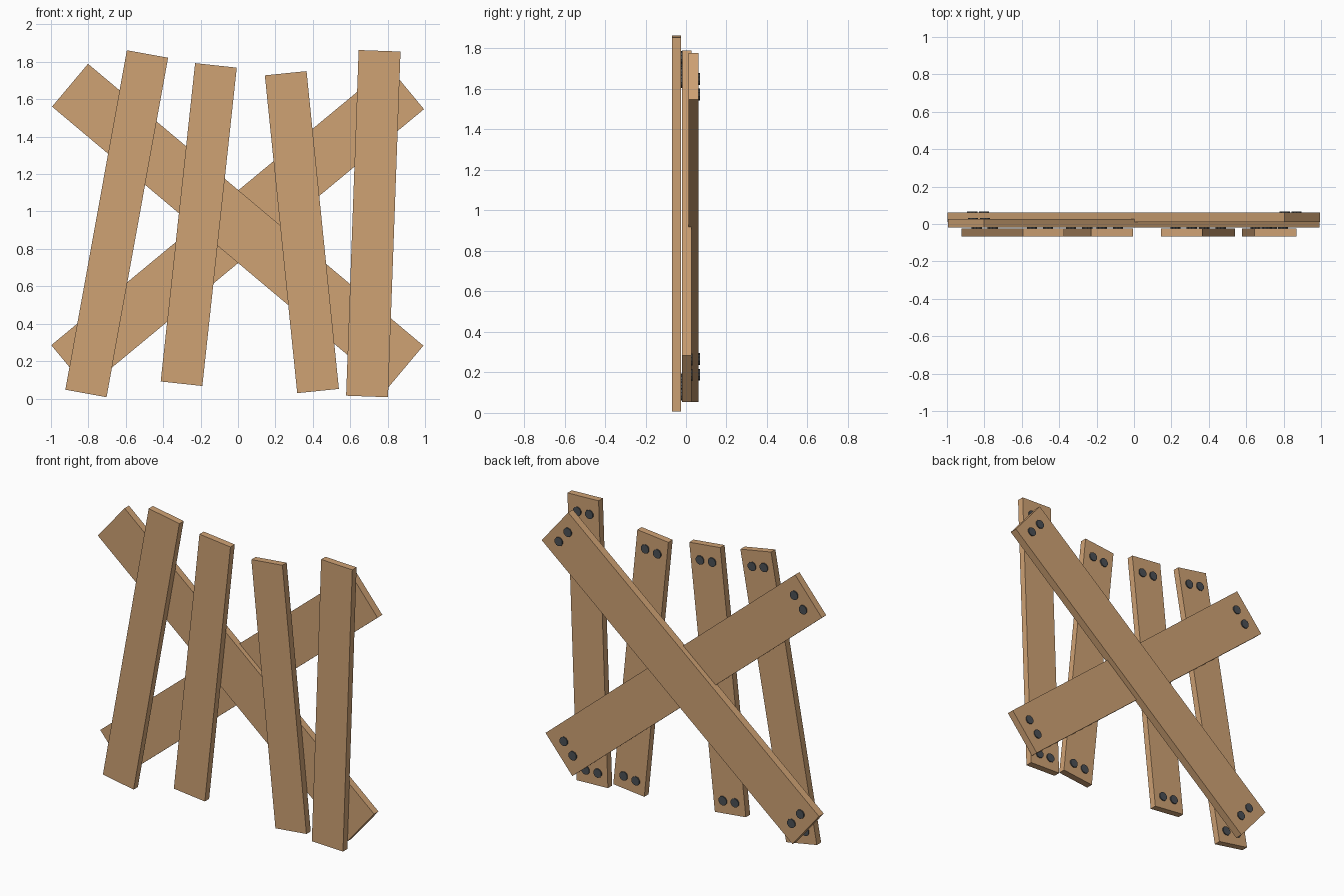
import bpy
import math
from mathutils import Matrix, Vector

if "Cube" in bpy.data.objects:
    bpy.data.objects.remove(bpy.data.objects["Cube"])


def material(name, colour):
    m = bpy.data.materials.new(name)
    m.diffuse_color = (*colour, 1)
    m.use_nodes = True
    m.node_tree.nodes["Principled BSDF"].inputs["Base Color"].default_value = m.diffuse_color
    return m


WOOD = material("light wood", (0.62, 0.36, 0.175))
IRON = material("dark iron", (0.07, 0.08, 0.09))


def finish(obj, name, mat):
    obj.name = name
    obj.data.materials.append(mat)


def plank(name, bottom, top, width, y_front, y_back, gap, inset_low, inset_high):
    """Board between two end centres (x, z), with two bolts at each end of its back."""
    a = Vector((bottom[0], 0, bottom[1]))
    b = Vector((top[0], 0, top[1]))
    along = (b - a).normalized()
    across = Vector((along.z, 0, -along.x))
    mid = (a + b) / 2
    mid.y = (y_front + y_back) / 2
    angle = math.atan2(along.x, along.z)
    bpy.ops.mesh.primitive_cube_add(size=1)
    board = bpy.context.object
    board.data.transform(Matrix.Diagonal((width, y_back - y_front, (b - a).length, 1)))
    board.location = mid
    board.rotation_euler = (0, angle, 0)
    finish(board, name, WOOD)

    # bolt heads sunk into the back face
    for end, centre in (("low", a + along * inset_low), ("high", b - along * inset_high)):
        for side in (-1, 1):
            p = centre + across * side * gap / 2
            p.y = y_back - 0.0015
            bpy.ops.mesh.primitive_cylinder_add(
                vertices=10, radius=0.029, depth=0.017, location=p,
                rotation=(math.pi / 2, 0, 0))
            finish(bpy.context.object, f"{name}_bolt_{end}", IRON)


# upright boards at the front
uprights = [
    ((-0.813, 0.027), (-0.484, 1.842)),
    ((-0.302, 0.079), (-0.118, 1.781)),
    ((0.428, 0.040), (0.255, 1.739)),
    ((0.690, 0.011), (0.757, 1.859)),
]
for i, (low, high) in enumerate(uprights):
    plank(f"upright_board_{i + 1}", low, high, 0.224, -0.068, -0.024, 0.087, 0.082, 0.102)

# crossed braces behind
plank("inner_brace", (0.895, 0.168), (-0.898, 1.675), 0.299, -0.019, 0.026, 0.1, 0.09, 0.09)
plank("outer_brace", (-0.903, 0.170), (0.899, 1.662), 0.299, 0.012, 0.061, 0.1, 0.09, 0.08)
